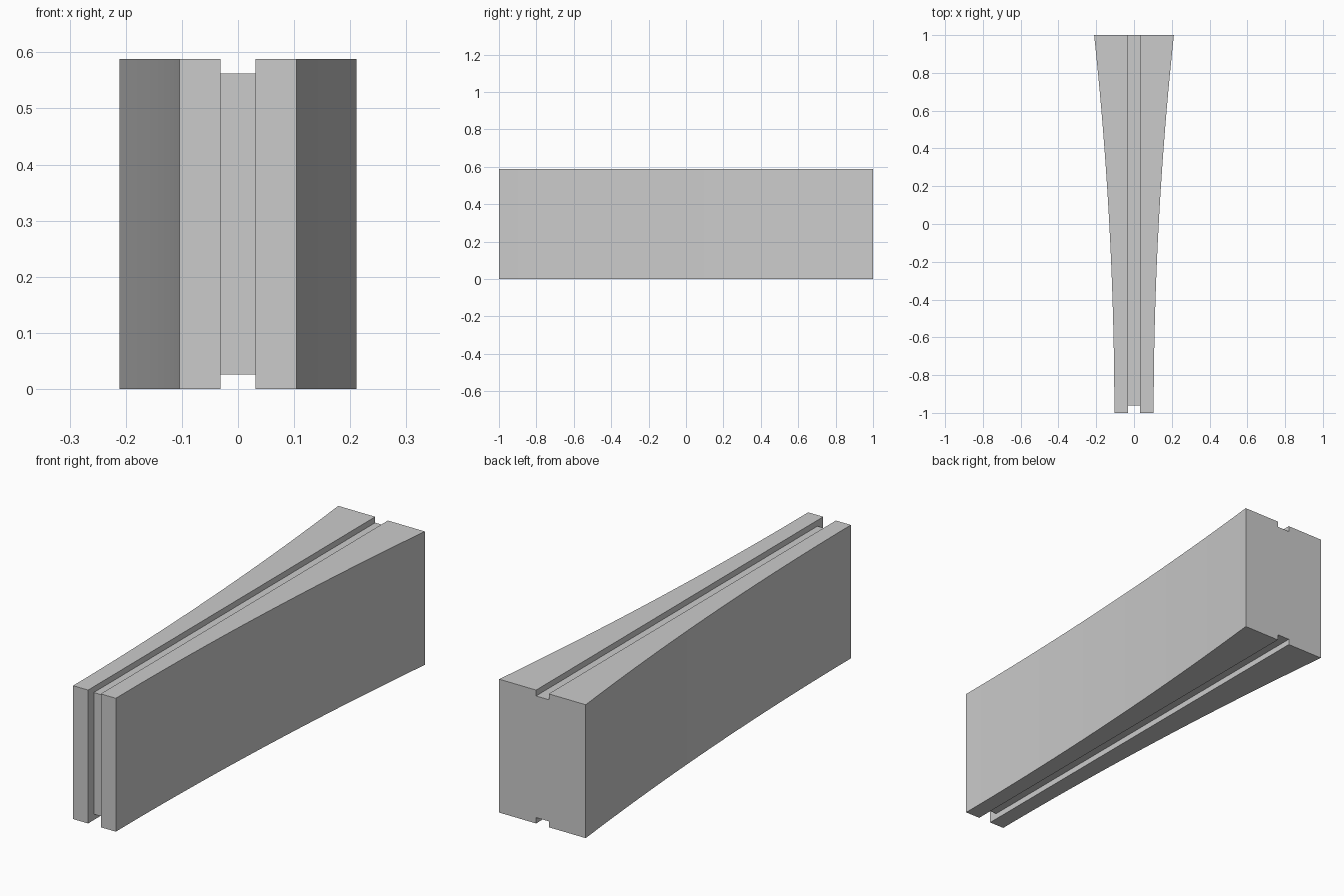
import bpy
import bmesh

if "Cube" in bpy.data.objects:
    bpy.data.objects.remove(bpy.data.objects["Cube"], do_unlink=True)

HEIGHT = 0.588
FRONT_HALF, BACK_HALF = 0.104, 0.211   # half widths at the two ends
GROOVE_HALF = 0.031
GROOVE_DEPTH, FRONT_DEPTH = 0.026, 0.04
STEPS = 20

grey = bpy.data.materials.new("plain_grey")
grey.use_nodes = True
colour = (0.6, 0.6, 0.6, 1)
grey.diffuse_color = colour
grey.node_tree.nodes["Principled BSDF"].inputs["Base Color"].default_value = colour


def make_object(name, bm):
    bmesh.ops.recalc_face_normals(bm, faces=bm.faces)
    mesh = bpy.data.meshes.new(name)
    bm.to_mesh(mesh)
    bm.free()
    mesh.materials.append(grey)
    obj = bpy.data.objects.new(name, mesh)
    bpy.context.collection.objects.link(obj)
    return obj


def prism(name, outline, height):
    """Extrude an outline in the ground plane straight up."""
    bm = bmesh.new()
    face = bm.faces.new([bm.verts.new((x, y, 0)) for x, y in outline])
    up = bmesh.ops.extrude_face_region(bm, geom=[face])["geom"]
    verts = [v for v in up if isinstance(v, bmesh.types.BMVert)]
    bmesh.ops.translate(bm, verts=verts, vec=(0, 0, height))
    return make_object(name, bm)


def box(name, low, high):
    bm = bmesh.new()
    bmesh.ops.create_cube(bm, size=1)
    for v in bm.verts:
        v.co = [a if c < 0 else b for c, a, b in zip(v.co, low, high)]
    return make_object(name, bm)


# Flared block: the sides curve outwards towards the back
side = []
for i in range(STEPS + 1):
    t = i / STEPS
    side.append((FRONT_HALF + (BACK_HALF - FRONT_HALF) * t * t, 2 * t - 1))
outline = side + [(-x, y) for x, y in reversed(side)]
block = prism("flared_block", outline, HEIGHT)

# Continuous groove along the bottom, front and top
g = GROOVE_HALF
cutters = [
    box("top_cutter", (-g, -1.1, HEIGHT - GROOVE_DEPTH), (g, 1.1, HEIGHT + 0.1)),
    box("bottom_cutter", (-g, -1.1, -0.1), (g, 1.1, GROOVE_DEPTH)),
    box("front_cutter", (-g, -1.2, -0.2), (g, FRONT_DEPTH - 1, HEIGHT + 0.2)),
]
bpy.context.view_layer.objects.active = block
for cutter in cutters:
    cutter.hide_render = True
    mod = block.modifiers.new("groove", "BOOLEAN")
    mod.operation = "DIFFERENCE"
    mod.solver = "EXACT"
    mod.object = cutter
    bpy.ops.object.modifier_apply(modifier=mod.name)
    bpy.data.objects.remove(cutter, do_unlink=True)
